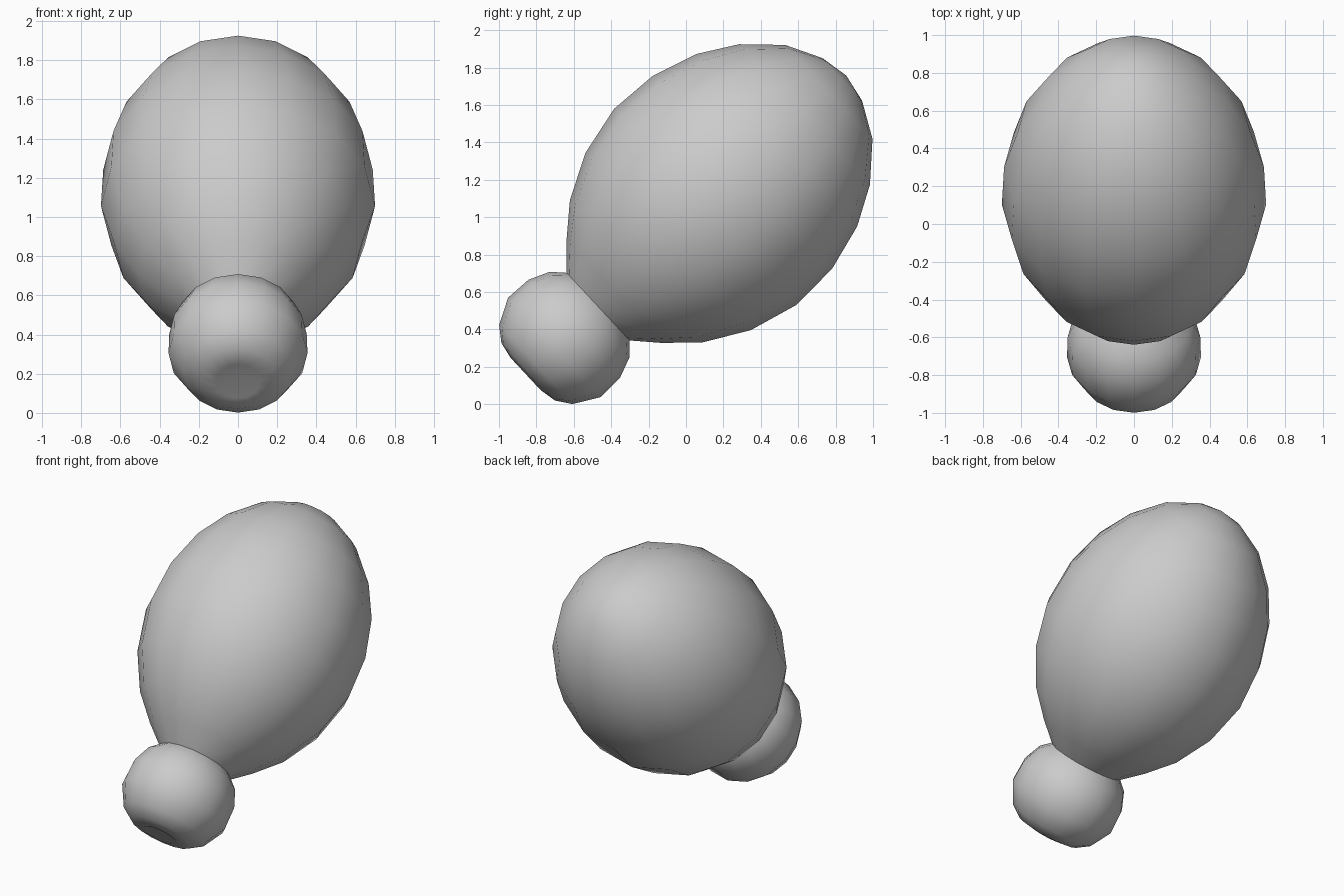
import bpy, math

if "Cube" in bpy.data.objects:
    bpy.data.objects.remove(bpy.data.objects["Cube"])

SIDES = 16
# (distance along the tilted axis, radius), small end to large end
PROFILE = [
    (-0.45, 0), (-0.492, 0.117), (-0.474, 0.21), (-0.418, 0.288), (-0.283, 0.363),
    (-0.138, 0.359), (-0.026, 0.313), (0.037, 0.247),          # small lobe, neck
    (0.152, 0.372), (0.315, 0.52), (0.548, 0.648), (0.82, 0.716), (1.092, 0.704),
    (1.343, 0.63), (1.545, 0.513), (1.722, 0.343), (1.82, 0.156), (1.85, 0),  # large lobe
]


def lathe(name, profile, sides):
    verts, faces, rings = [], [], []
    for h, r in profile:
        n = sides if r > 0 else 1
        rings.append([len(verts) + i for i in range(n)])
        for i in range(n):
            a = 2 * math.pi * i / sides
            verts.append((0.977 * r * math.cos(a), r * math.sin(a), h))
    for lo, hi in zip(rings, rings[1:]):
        for i in range(sides):
            j = (i + 1) % sides
            if len(lo) == 1:
                faces.append((lo[0], hi[j], hi[i]))
            elif len(hi) == 1:
                faces.append((lo[i], lo[j], hi[0]))
            else:
                faces.append((lo[i], lo[j], hi[j], hi[i]))
    mesh = bpy.data.meshes.new(name)
    mesh.from_pydata(verts, [], faces)
    obj = bpy.data.objects.new(name, mesh)
    bpy.context.collection.objects.link(obj)
    return obj


# Two-lobed body, leaning up and back
body = lathe("two_lobed_body", PROFILE, SIDES)
body.location = (0, -0.497, 0.497)
body.rotation_euler = (math.radians(-47.05), 0, 0)

# Smooth lobes with a sharp crease at the neck
bpy.context.view_layer.objects.active = body
body.select_set(True)
bpy.ops.object.shade_smooth_by_angle(angle=math.radians(60))
